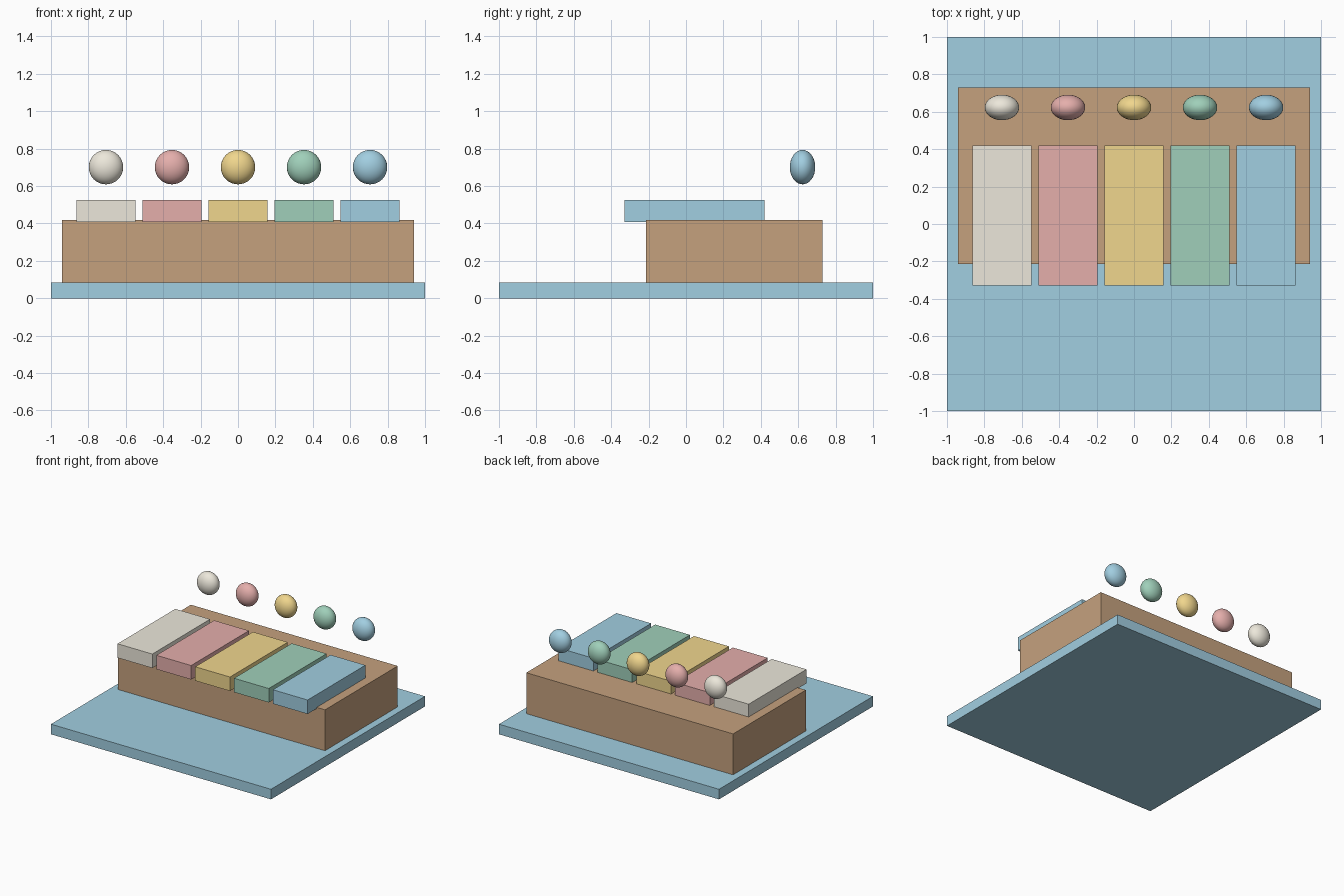
import bpy

if "Cube" in bpy.data.objects:
    bpy.data.objects.remove(bpy.data.objects["Cube"])


def material(name, rgb):
    m = bpy.data.materials.new(name)
    # convert display colour to linear
    m.diffuse_color = [(c / 255) ** 2.2 for c in rgb] + [1]
    m.use_nodes = True
    m.node_tree.nodes["Principled BSDF"].inputs["Base Color"].default_value = m.diffuse_color
    return m


def box(name, lo, hi, mat):
    mid = [(a + b) / 2 for a, b in zip(lo, hi)]
    bpy.ops.mesh.primitive_cube_add(size=1, location=mid)
    ob = bpy.context.object
    ob.name = name
    ob.scale = [b - a for a, b in zip(lo, hi)]
    bpy.ops.object.transform_apply(location=False, rotation=False, scale=True)
    ob.data.materials.append(mat)
    return ob


def bead(name, center, radii, mat):
    bpy.ops.mesh.primitive_uv_sphere_add(segments=32, ring_count=16, radius=1, location=center)
    ob = bpy.context.object
    ob.name = name
    ob.scale = radii
    bpy.ops.object.transform_apply(location=False, rotation=False, scale=True)
    bpy.ops.object.shade_smooth()
    ob.data.materials.append(mat)
    return ob


blue = material("blue", (160, 205, 224))
wood = material("wood", (196, 160, 125))
colours = [
    ("cream", material("cream", (236, 231, 218))),
    ("pink", material("pink", (228, 173, 170))),
    ("yellow", material("yellow", (240, 213, 140))),
    ("green", material("green", (158, 206, 184))),
    ("blue", blue),
]

# Base slab and wooden body
box("base_plate", (-1, -1, 0), (1, 1, 0.083), blue)
box("wooden_body", (-0.94, -0.213, 0.083), (0.94, 0.731, 0.419), wood)

# Overhanging coloured keys, each with a floating flattened ball behind it
for i, (label, mat) in enumerate(colours):
    x = (i - 2) * 0.353
    box(f"{label}_key", (x - 0.158, -0.33, 0.409), (x + 0.158, 0.42, 0.524), mat)
    bead(f"{label}_ball", (x, 0.623, 0.701), (0.092, 0.068, 0.092), mat)
